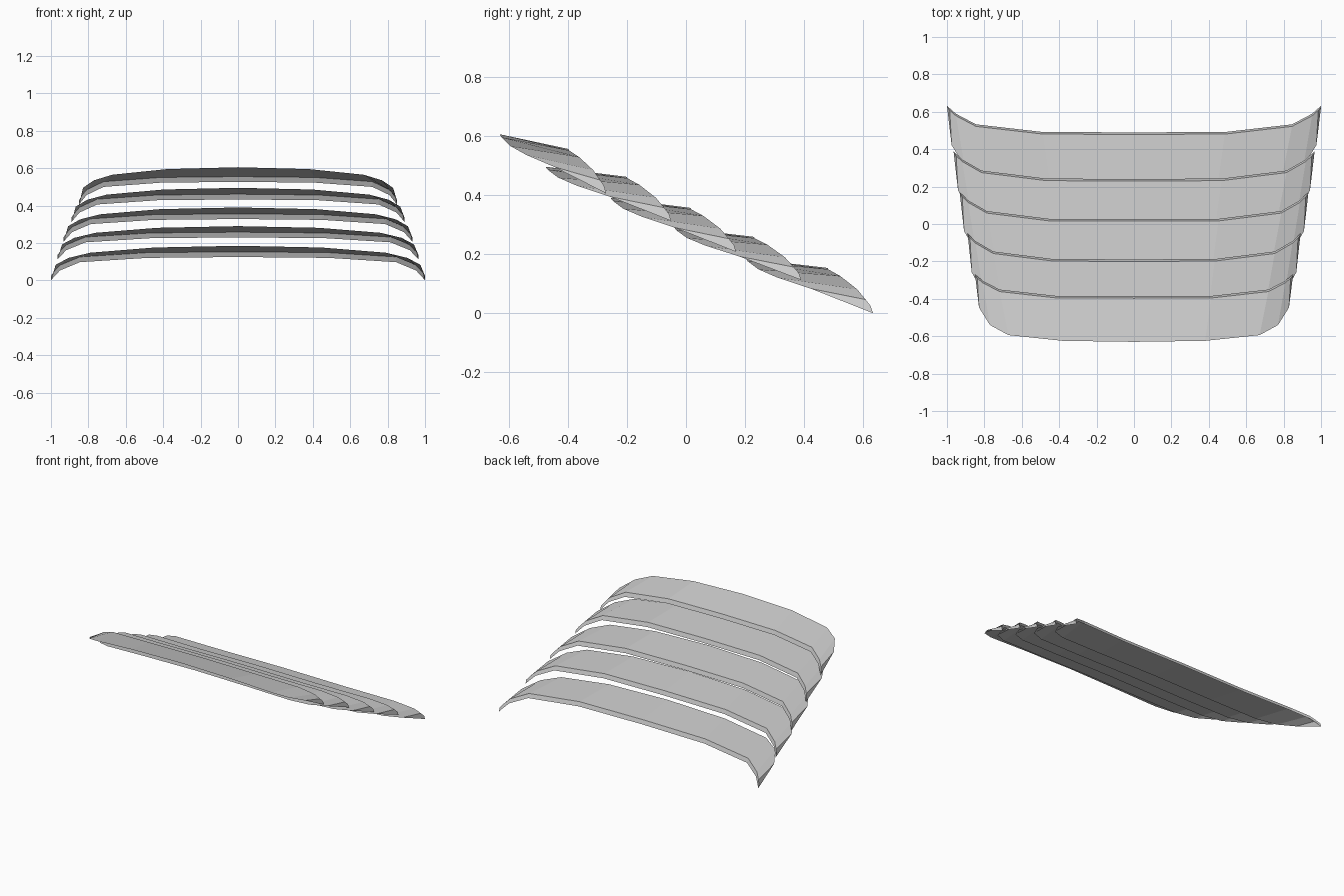
import bpy, bmesh

if "Cube" in bpy.data.objects:
    bpy.data.objects.remove(bpy.data.objects["Cube"])

# Half cross-profiles, centre to tip: (x fraction, y fraction, z fraction)
FRONT = [(0, 1, 1), (.447, .985, .95), (.79, .90, .80),
         (.906, .75, .65), (.975, .49, .45), (1, 0, 0)]
CREASE = [(0, 1, 1), (.485, .99, .97), (.845, .72, .82),
          (.952, .35, .53), (.985, .16, .30), (1, .05, .16)]

# Per slat: tip x, tip y, tip z, front depth, front rise, crease depth, crease rise
SLATS = [(.85, -.27, .405, .36, .20, .127, .150),
         (.89, -.05, .312, .425, .183, .15, .149),
         (.932, .17, .207, .425, .183, .155, .149),
         (.965, .39, .112, .43, .178, .16, .146),
         (1.0, .632, .0, .43, .185, .153, .153)]
LIP_Y, LIP_Z = .011, .028


def full_row(half):
    """Mirror a centre-to-tip row into a full left-to-right row."""
    return [(-x, y, z) for x, y, z in reversed(half[1:])] + half


def make_slat(name, tx, ty, tz, fd, fr, cd, cr):
    front = [(tx * a, ty - fd * b, tz + fr * c) for a, b, c in FRONT]
    crease = [(tx * a, ty - cd * b, tz + cr * c) for a, b, c in CREASE]
    # turned-down rear lip, closing at the tip
    lip = [(x, y + LIP_Y, z - LIP_Z) for x, y, z in crease]
    lip[-1] = front[-1]
    bm = bmesh.new()
    rows = [[bm.verts.new(p) for p in full_row(r)] for r in (front, crease, lip)]
    for r0, r1 in zip(rows, rows[1:]):
        for i in range(len(r0) - 1):
            bm.faces.new((r0[i], r0[i + 1], r1[i + 1], r1[i]))
    bmesh.ops.remove_doubles(bm, verts=bm.verts[:], dist=1e-5)
    me = bpy.data.meshes.new(name)
    bm.to_mesh(me)
    bm.free()
    bpy.context.collection.objects.link(bpy.data.objects.new(name, me))


# Five overlapping louvre slats stepping down to the rear
for n, s in enumerate(SLATS):
    make_slat(f"louvre_slat_{n + 1}", *s)
